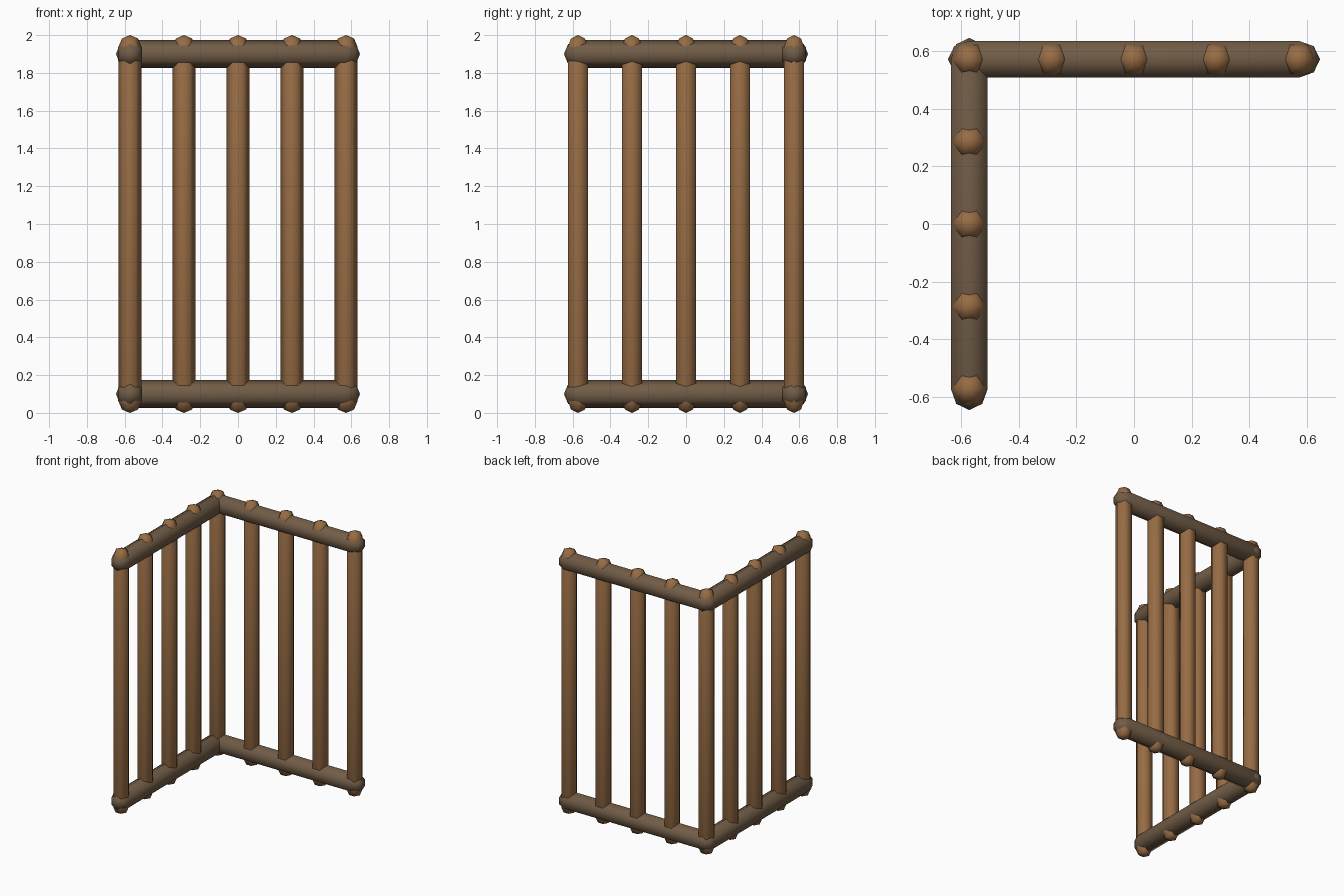
import bpy, bmesh, math
from mathutils import Vector, Matrix

if "Cube" in bpy.data.objects:
    bpy.data.objects.remove(bpy.data.objects["Cube"])

L = 0.572          # half distance between end posts
RAIL_R, POST_R = 0.074, 0.06


def material(name, rgb):
    m = bpy.data.materials.new(name)
    m.diffuse_color = (*rgb, 1)
    m.use_nodes = True
    m.node_tree.nodes["Principled BSDF"].inputs["Base Color"].default_value = m.diffuse_color
    return m


post_wood = material("warm_brown_wood", (0.31, 0.15, 0.058))
rail_wood = material("dark_brown_wood", (0.165, 0.107, 0.062))


def capsule(name, start, end, r, side, mat):
    """Six-sided log with domed ends; one ridge points along 'side'."""
    start, end, side = Vector(start), Vector(end), Vector(side)
    axis = (end - start).normalized()
    other = axis.cross(side)
    bm = bmesh.new()

    def ring(centre, rad):
        return [bm.verts.new(centre + rad * (side * math.cos(a) + other * math.sin(a)))
                for a in (i * math.pi / 3 for i in range(6))]

    k = r * math.sqrt(0.5)
    rings = [ring(start - axis * k, k), ring(start, r), ring(end, r), ring(end + axis * k, k)]
    for a, b in zip(rings, rings[1:]):
        for i in range(6):
            j = (i + 1) % 6
            bm.faces.new((a[i], a[j], b[j], b[i]))
    # domed tips
    low, high = bm.verts.new(start - axis * r), bm.verts.new(end + axis * r)
    for i in range(6):
        j = (i + 1) % 6
        bm.faces.new((low, rings[0][j], rings[0][i]))
        bm.faces.new((high, rings[3][i], rings[3][j]))
    bmesh.ops.recalc_face_normals(bm, faces=bm.faces)
    for f in bm.faces:
        f.smooth = True
    me = bpy.data.meshes.new(name)
    bm.to_mesh(me)
    bm.free()
    me.materials.append(mat)
    ob = bpy.data.objects.new(name, me)
    bpy.context.collection.objects.link(ob)
    return ob


# horizontal rails of the back and left panels
for label, z in (("lower", 0.1), ("upper", 1.9)):
    capsule(f"back_{label}_rail", (-L, L, z), (L, L, z), RAIL_R, (0, 0, 1), rail_wood)
    capsule(f"left_{label}_rail", (-L, -L, z), (-L, L, z), RAIL_R, (0, 0, 1), rail_wood)


def post(name, x, y):
    capsule(name, (x, y, POST_R), (x, y, 2 - POST_R), POST_R, (1, 0, 0), post_wood)


# upright posts, sharing one at the corner
post("corner_post", -L, L)
for i in range(1, 5):
    d = i * L / 2
    post(f"back_post_{i}", -L + d, L)
    post(f"left_post_{i}", -L, L - d)
